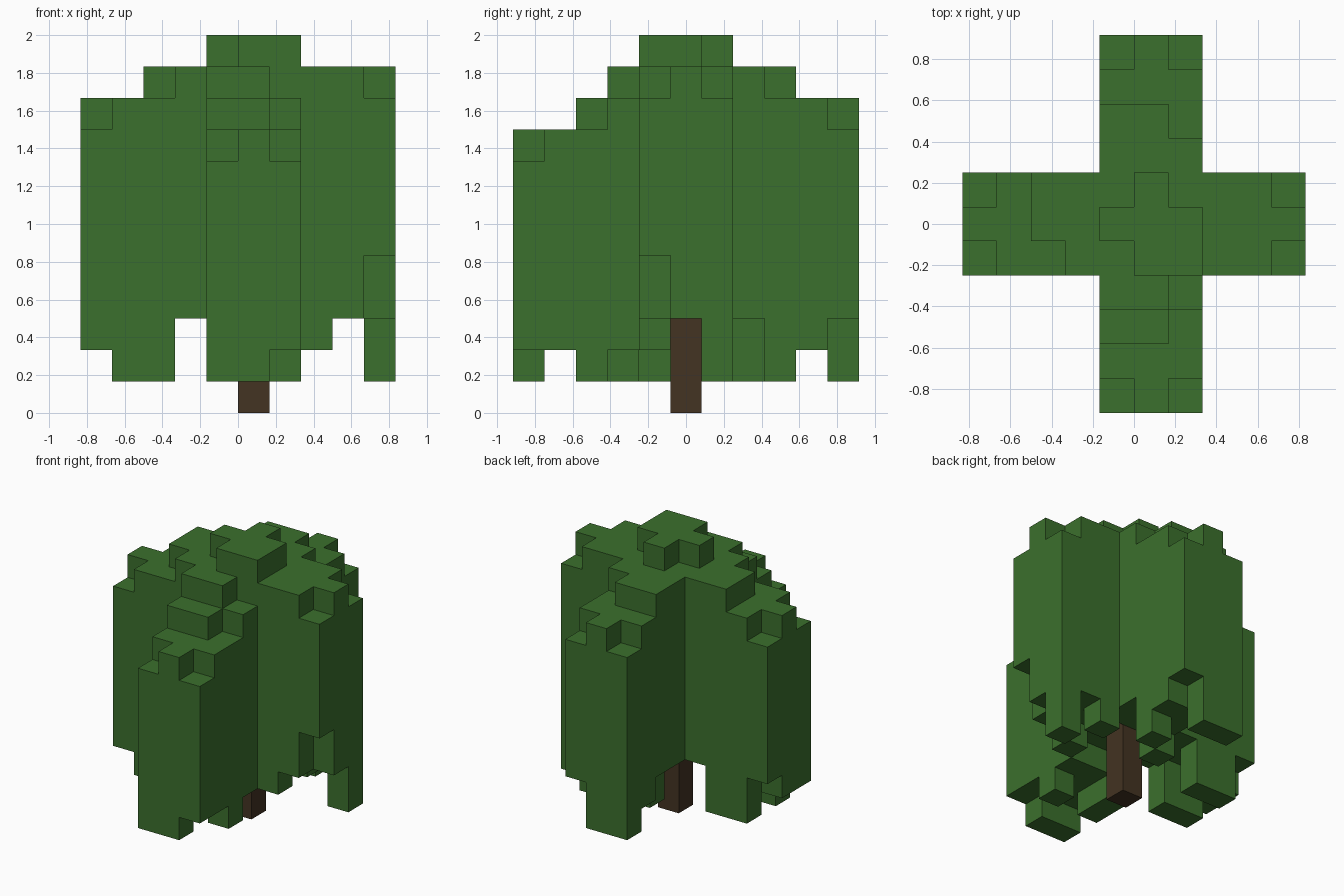
import bpy
import bmesh
from mathutils import Vector

cube = bpy.data.objects.get("Cube")
if cube:
    bpy.data.objects.remove(cube, do_unlink=True)

UNIT = 1 / 6                      # edge of one block
ORIGIN = Vector((-5, -5.5, 0))    # grid corner, in blocks
AXES = [Vector(v) for v in ((1, 0, 0), (0, 1, 0), (0, 0, 1))]


def make_material(name, color):
    mat = bpy.data.materials.new(name)
    mat.use_nodes = True
    mat.diffuse_color = color
    mat.node_tree.nodes["Principled BSDF"].inputs["Base Color"].default_value = color
    return mat


def block_object(name, blocks, material):
    """Skin a set of grid blocks with only its outer faces, merged into large flat ones."""
    bm = bmesh.new()
    for block in blocks:
        center = Vector(block) + Vector((0.5, 0.5, 0.5))
        for k, axis in enumerate(AXES):
            u, v = AXES[(k + 1) % 3] / 2, AXES[(k + 2) % 3] / 2
            for side in (1, -1):
                neighbour = tuple(int(c) for c in Vector(block) + axis * side)
                if neighbour in blocks:
                    continue
                mid = center + axis * side / 2
                corners = [mid - u - v, mid + u - v, mid + u + v, mid - u + v]
                bm.faces.new([bm.verts.new((c + ORIGIN) * UNIT) for c in corners[::side]])
    bmesh.ops.remove_doubles(bm, verts=bm.verts, dist=UNIT / 100)
    bmesh.ops.dissolve_limit(bm, angle_limit=0.01, verts=bm.verts, edges=bm.edges)
    mesh = bpy.data.meshes.new(name)
    bm.to_mesh(mesh)
    bm.free()
    mesh.materials.append(material)
    obj = bpy.data.objects.new(name, mesh)
    bpy.context.collection.objects.link(obj)
    return obj


# Cross-shaped crown, rows from front to back: column tops and hanging ends (hex)
ROWS = [
    ("898", "112"),
    ("999", "222"),
    ("aa9", "121"),
    ("bba", "122"),
    ("9aabbccbba", "2113333235"),
    ("aabbcccbbb", "2333344333"),
    ("9abbbcbbba", "3113333231"),
    ("bbb", "313"),
    ("bba", "321"),
    ("aaa", "222"),
    ("9a9", "113"),
]
crown = set()
for y, (tops, ends) in enumerate(ROWS):
    first = 4 if len(tops) == 3 else 0    # narrow rows belong to the front and back arms
    for n, (top, end) in enumerate(zip(tops, ends)):
        for z in range(int(end, 16), int(top, 16)):
            crown.add((first + n, y, z))
block_object("leaf_crown", crown, make_material("leaf green", (0.044, 0.162, 0.026, 1)))

# Trunk reaching up into the crown
trunk = {(5, 5, z) for z in range(4)}
block_object("trunk", trunk, make_material("bark brown", (0.056, 0.033, 0.016, 1)))
